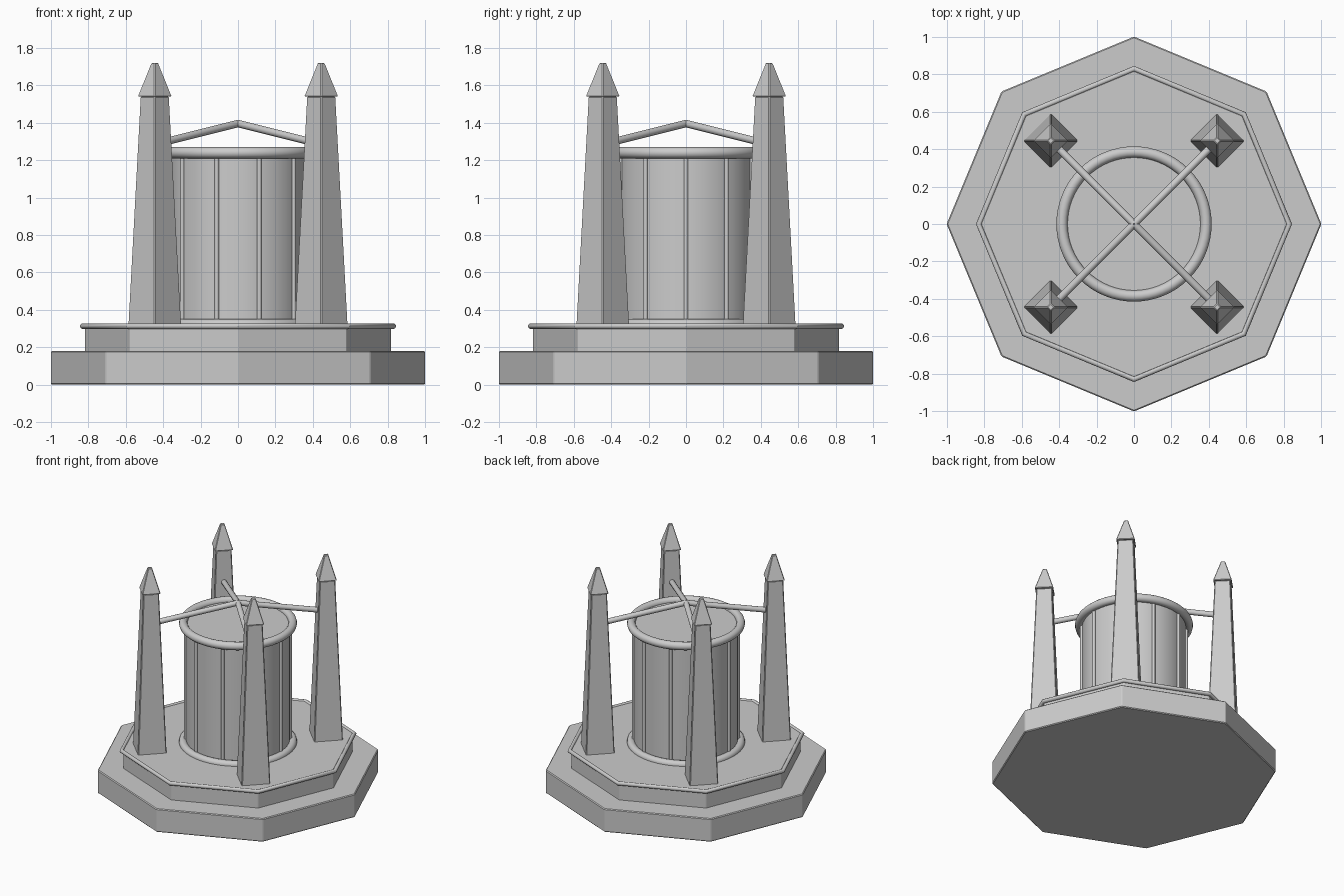
import bpy, math
from mathutils import Vector

if "Cube" in bpy.data.objects:
    bpy.data.objects.remove(bpy.data.objects["Cube"])


def frustum(name, sides, r1, r2, z1, z2, x=0, y=0, bevel=0, smooth=False):
    bpy.ops.mesh.primitive_cone_add(vertices=sides, radius1=r1, radius2=r2,
                                    depth=z2 - z1, location=(x, y, (z1 + z2) / 2))
    ob = bpy.context.object
    ob.name = name
    # put a corner on the +x axis whatever the primitive's start angle
    v = ob.data.vertices[0].co
    ob.rotation_euler.z = -math.atan2(v.y, v.x)
    if bevel:
        m = ob.modifiers.new("edge_bevel", 'BEVEL')
        m.width = bevel
        m.segments = 1
    if smooth:
        bpy.ops.object.shade_smooth_by_angle(angle=math.radians(35))
    return ob


def ring(name, major, minor, z, sides=64):
    bpy.ops.mesh.primitive_torus_add(major_radius=major, minor_radius=minor,
                                     major_segments=sides, minor_segments=12,
                                     location=(0, 0, z))
    bpy.context.object.name = name
    bpy.ops.object.shade_smooth_by_angle(angle=math.radians(40))


def rod(name, a, b, r):
    a, b = Vector(a), Vector(b)
    d = b - a
    bpy.ops.mesh.primitive_cylinder_add(vertices=12, radius=r, depth=d.length,
                                        location=(a + b) / 2)
    ob = bpy.context.object
    ob.name = name
    ob.rotation_euler = d.to_track_quat('Z', 'Y').to_euler()
    bpy.ops.object.shade_smooth_by_angle(angle=math.radians(40))


# stepped octagonal base with a thin rim
frustum("lower_step", 8, 1.002, 1.002, 0, 0.18, bevel=0.006)
frustum("upper_step", 8, 0.82, 0.82, 0.17, 0.32, bevel=0.004)
ring("step_rim", 0.83, 0.015, 0.313, sides=8)

# central drum with end rings
frustum("drum", 64, 0.365, 0.365, 0.31, 1.24, smooth=True)
ring("drum_bottom_ring", 0.385, 0.03, 0.32)
ring("drum_top_ring", 0.385, 0.03, 1.24)

# ribs around the drum
for i in range(10):
    a = math.radians(36 * i)
    x, y = 0.368 * math.cos(a), 0.368 * math.sin(a)
    rod(f"drum_rib_{i}", (x, y, 0.32), (x, y, 1.24), 0.012)

# four tapered obelisks with caps and rods meeting over the drum
P = 0.445
for i, (sx, sy) in enumerate([(1, 1), (-1, 1), (-1, -1), (1, -1)]):
    frustum(f"obelisk_{i}", 4, 0.145, 0.079, 0.31, 1.54, sx * P, sy * P, bevel=0.006)
    frustum(f"obelisk_cap_{i}", 4, 0.093, 0.02, 1.54, 1.72, sx * P, sy * P, bevel=0.004)
    rod(f"canopy_rod_{i}", (sx * 0.405, sy * 0.405, 1.295), (0, 0, 1.396), 0.02)
